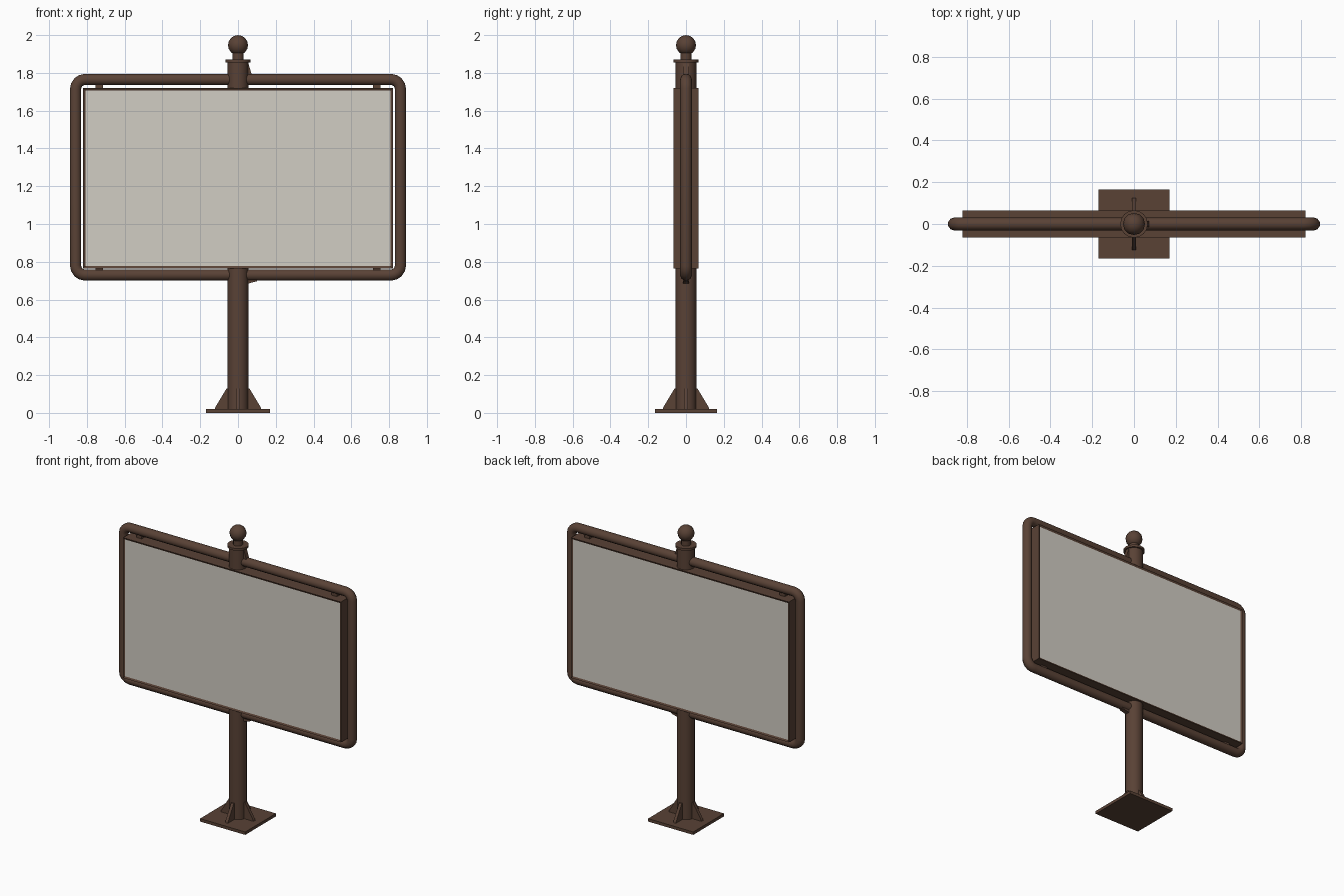
import bpy, bmesh, math
from mathutils import Matrix, Vector

if "Cube" in bpy.data.objects:
    bpy.data.objects.remove(bpy.data.objects["Cube"])


def material(name, rgb):
    m = bpy.data.materials.new(name)
    m.use_nodes = True
    m.diffuse_color = (*rgb, 1)
    bsdf = m.node_tree.nodes["Principled BSDF"]
    bsdf.inputs["Base Color"].default_value = (*rgb, 1)
    bsdf.inputs["Roughness"].default_value = 0.8
    return m


BROWN = material("brown painted metal", (0.10, 0.054, 0.036))
PALE = material("pale panel", (0.64, 0.61, 0.55))


def finish(name, bm, mats=(BROWN,), smooth=False):
    bmesh.ops.recalc_face_normals(bm, faces=bm.faces)
    me = bpy.data.meshes.new(name)
    bm.to_mesh(me)
    bm.free()
    ob = bpy.data.objects.new(name, me)
    bpy.context.collection.objects.link(ob)
    for m in mats:
        me.materials.append(m)
    if smooth:
        bpy.ops.object.select_all(action="DESELECT")
        ob.select_set(True)
        bpy.context.view_layer.objects.active = ob
        bpy.ops.object.shade_smooth_by_angle(angle=math.radians(40))
    return ob


def box_mesh(size, centre):
    bm = bmesh.new()
    mat = Matrix.Translation(centre) @ Matrix.Diagonal((*size, 1))
    bmesh.ops.create_cube(bm, size=1, matrix=mat)
    return bm


def lathe(name, profile, steps=16):
    """Spin a radius/height profile around the z axis."""
    bm = bmesh.new()
    verts = [bm.verts.new((r, 0, z)) for r, z in profile]
    edges = [bm.edges.new(pair) for pair in zip(verts, verts[1:])]
    bmesh.ops.spin(bm, geom=verts + edges, cent=(0, 0, 0), axis=(0, 0, 1),
                   angle=math.tau, steps=steps)
    bmesh.ops.remove_doubles(bm, verts=bm.verts, dist=0.0005)
    return finish(name, bm, smooth=True)


def plate(name, outline, thickness, angle=0):
    """Upright plate from an x/z outline, turned about the z axis."""
    bm = bmesh.new()
    face = bm.faces.new([bm.verts.new((x, -thickness / 2, z)) for x, z in outline])
    out = bmesh.ops.extrude_face_region(bm, geom=[face])
    moved = [v for v in out["geom"] if isinstance(v, bmesh.types.BMVert)]
    bmesh.ops.translate(bm, verts=moved, vec=(0, thickness, 0))
    bmesh.ops.rotate(bm, verts=bm.verts, cent=(0, 0, 0),
                     matrix=Matrix.Rotation(angle, 3, "Z"))
    return finish(name, bm)


# Base plate with four triangular gussets
finish("base_plate", box_mesh((0.34, 0.33, 0.02), (0, 0, 0.01)))
for i in range(4):
    plate(f"base_gusset_{i + 1}", [(0.03, 0.015), (0.125, 0.015), (0.12, 0.03),
                                   (0.06, 0.13), (0.03, 0.13)], 0.02, i * math.pi / 2)

# Post with flange, neck and ball finial
lathe("post", [(0, 0.01), (0.055, 0.01), (0.055, 1.855), (0, 1.855)])
lathe("post_flange", [(0, 1.855), (0.066, 1.855), (0.066, 1.87), (0, 1.87)])
lathe("finial_neck", [(0, 1.865), (0.03, 1.865), (0.03, 1.91), (0, 1.91)], 12)
lathe("finial_ball", [(0.053 * math.sin(math.pi * k / 8),
                       1.947 - 0.053 * math.cos(math.pi * k / 8)) for k in range(9)], 12)

# Rounded tube frame
HX, LOW, HIGH, R = 0.86, 0.73, 1.765, 0.05
path = []
for sx, z, start in ((1, HIGH - R, 0), (-1, HIGH - R, 90), (-1, LOW + R, 180), (1, LOW + R, 270)):
    for k in range(5):
        a = math.radians(start + k * 22.5)
        path.append(Vector((sx * (HX - R) + R * math.cos(a), 0, z + R * math.sin(a))))
curve = bpy.data.curves.new("tube_frame", "CURVE")
curve.dimensions = "3D"
curve.bevel_depth = 0.031
curve.bevel_resolution = 3
spline = curve.splines.new("POLY")
spline.points.add(len(path) - 1)
for point, co in zip(spline.points, path):
    point.co = (*co, 1)
spline.use_cyclic_u = True
curve.materials.append(BROWN)
bpy.context.collection.objects.link(bpy.data.objects.new("tube_frame", curve))

# Sign box with a pale panel set into the front and the back
bm = box_mesh((1.64, 0.13, 0.955), (0, 0, 1.2425))
faces = [f for f in bm.faces if abs(f.normal.y) > 0.9]
bmesh.ops.inset_individual(bm, faces=faces, thickness=0.017, depth=-0.006)
for f in faces:
    f.material_index = 1
finish("sign_box", bm, (BROWN, PALE))

# Mounting tabs between the sign box and the tube frame
for side, sx in (("left", 1), ("right", -1)):
    for level, z in (("lower", 0.755), ("upper", 1.735)):
        finish(f"{level}_tab_{side}", box_mesh((0.04, 0.03, 0.05), (sx * 0.735, 0, z)))

# Small braces where the tube frame meets the post
plate("upper_brace", [(0.03, 1.76), (0.078, 1.76), (0.07, 1.80), (0.055, 1.85), (0.03, 1.85)], 0.03)
plate("lower_brace", [(0.03, 0.72), (0.11, 0.72), (0.10, 0.697), (0.055, 0.685), (0.03, 0.685)], 0.03)
